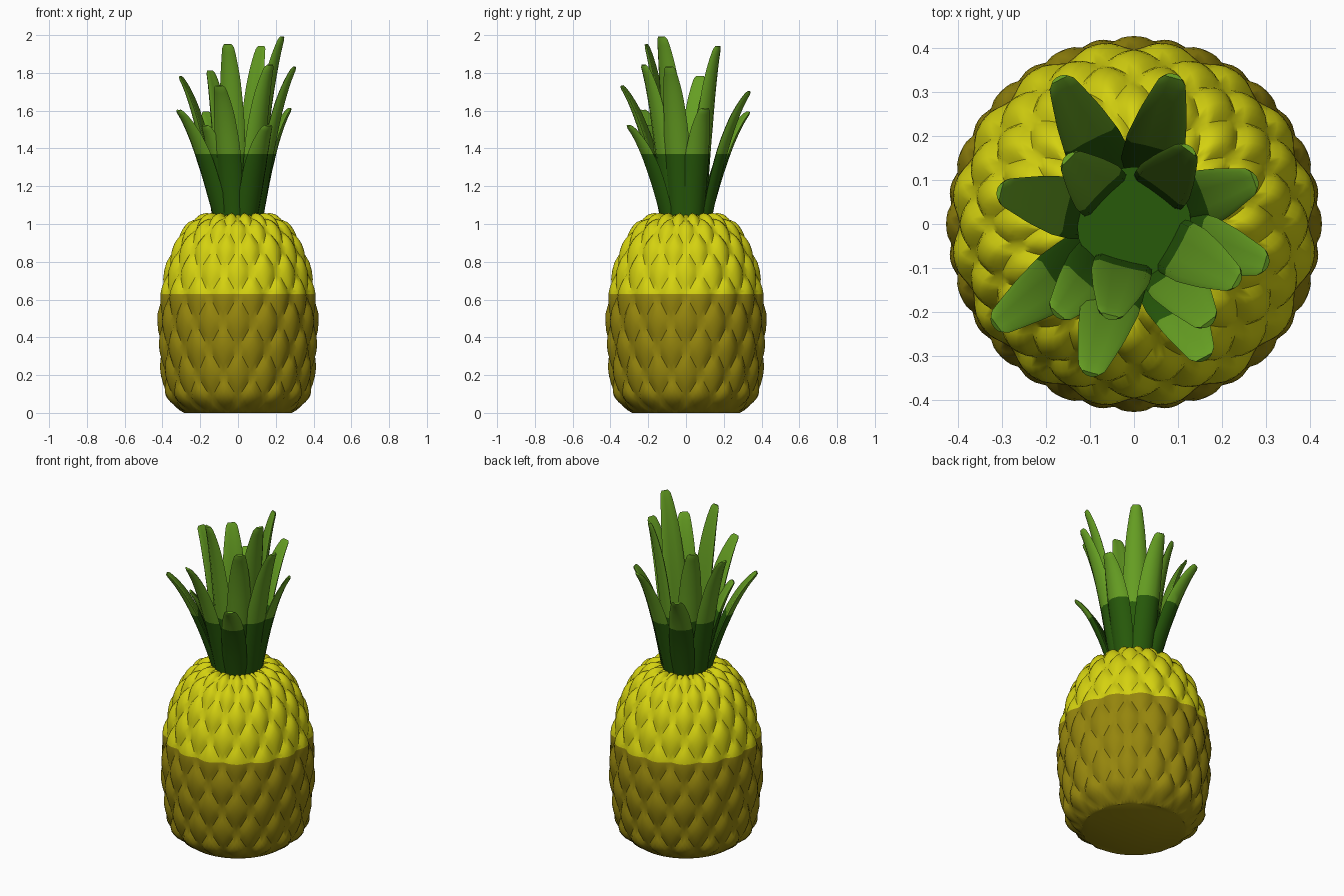
import bpy, bmesh, math
from mathutils import Vector

if "Cube" in bpy.data.objects:
    bpy.data.objects.remove(bpy.data.objects["Cube"])


def material(name, rgb):
    m = bpy.data.materials.new(name)
    m.diffuse_color = (*rgb, 1)
    m.use_nodes = True
    m.node_tree.nodes["Principled BSDF"].inputs["Base Color"].default_value = m.diffuse_color
    return m


yellow = material("yellow", (0.66, 0.64, 0.005))
ochre = material("dark_yellow", (0.30, 0.235, 0.004))
green = material("leaf_green", (0.13, 0.34, 0.016))
dark_green = material("dark_green", (0.02, 0.10, 0.003))


def finish(bm, name, split_z, lower, upper):
    """Cut at a height, colour below and above it, smooth shade."""
    bmesh.ops.recalc_face_normals(bm, faces=bm.faces)
    bmesh.ops.bisect_plane(bm, geom=bm.verts[:] + bm.edges[:] + bm.faces[:], dist=1e-5,
                           plane_co=(0, 0, split_z), plane_no=(0, 0, 1))
    for f in bm.faces:
        f.material_index = int(f.calc_center_median().z > split_z)
    me = bpy.data.meshes.new(name)
    bm.to_mesh(me)
    bm.free()
    me.materials.append(lower)
    me.materials.append(upper)
    ob = bpy.data.objects.new(name, me)
    bpy.context.collection.objects.link(ob)
    bpy.ops.object.select_all(action='DESELECT')
    ob.select_set(True)
    bpy.context.view_layer.objects.active = ob
    bpy.ops.object.shade_smooth_by_angle(angle=math.radians(35))


# Fruit body: one profile point (radius, height) per half row of scales
PROFILE = [(0.285, 0), (0.362, 0.08), (0.387, 0.20), (0.402, 0.34), (0.406, 0.48), (0.396, 0.62),
           (0.37, 0.75), (0.33, 0.87), (0.27, 0.97), (0.195, 1.03), (0.11, 1.04)]
ROWS, AROUND, SUB = len(PROFILE) - 1, 16, 6


def profile(v):
    v = min(max(v, 0), ROWS)
    i = min(int(v), ROWS - 1)
    t = v - i
    a, b, c, d = (Vector(PROFILE[min(max(k, 0), ROWS)]) for k in (i - 1, i, i + 1, i + 2))
    return 0.5 * (2 * b + (c - a) * t + (2 * a - 5 * b + 4 * c - d) * t * t
                  + (3 * b - a - 3 * c + d) * t ** 3)


bm = bmesh.new()
cache = {}


def body_vert(u, v, h):
    v = min(max(v, 0), ROWS)
    key = (round(u * 2 * SUB) % (2 * SUB * AROUND), round(v * 2 * SUB))
    if key not in cache:
        tangent = (profile(v + 0.02) - profile(v - 0.02)).normalized()
        h *= max(0, min(1, 0.8 * v, 2 * (ROWS - v)))
        pt = profile(v) + Vector((tangent.y, -tangent.x)) * h
        ang = 2 * math.pi * u / AROUND
        cache[key] = bm.verts.new((pt.x * math.cos(ang), pt.x * math.sin(ang), max(0, pt.y)))
    return cache[key]


# Diamond scales: each is a bulged patch, fuller toward its upper tip
for j in range(ROWS + 1):
    for i in range(AROUND):
        for a in range(SUB):
            for b in range(SUB):
                quad, heights = [], []
                for da, db in ((0, 0), (1, 0), (1, 1), (0, 1)):
                    p, q = 2 * (a + da) / SUB - 1, 2 * (b + db) / SUB - 1
                    v = j + (p + q) / 2
                    bulge = (1 - abs(p) ** 2.5) * (1 - abs(q) ** 2.5) * (1 + 0.2 * (p + q))
                    heights.append(v)
                    quad.append((i + 0.5 * (j % 2) + (p - q) / 4, v, 0.021 * bulge))
                if max(heights) <= 1e-6 or min(heights) >= ROWS - 1e-6:
                    continue
                verts = list(dict.fromkeys(body_vert(*c) for c in quad))
                if len(verts) > 2 and not bm.faces.get(verts):
                    bm.faces.new(verts)
bmesh.ops.holes_fill(bm, edges=[e for e in bm.edges if e.is_boundary], sides=0)
finish(bm, "fruit_body", 0.63, ochre, yellow)

# Crown leaves: tip positions, each leaf curves out from the crown base
TIPS = [(-0.17, 0.33, 1.60), (0.09, 0.335, 1.71), (0.275, 0.10, 1.62), (0.30, -0.09, 1.84),
        (0.16, -0.305, 1.53), (-0.10, -0.34, 1.74), (-0.315, -0.23, 1.61), (-0.305, 0.075, 1.79),
        (0.125, 0.17, 1.95), (-0.15, 0.15, 1.82), (-0.055, -0.21, 1.96), (-0.175, -0.205, 1.53),
        (0.17, -0.225, 1.85), (0.235, -0.13, 2.0)]
WIDTHS = [(0, 0.058), (0.2, 0.068), (0.45, 0.068), (0.7, 0.055), (0.9, 0.038), (0.98, 0.03), (1, 0.02)]
RING = 10


def leaf(bm, tip):
    x, y, z = tip
    reach, ang = math.hypot(x, y), math.atan2(y, x)
    out = Vector((math.cos(ang), math.sin(ang), 0))
    side = Vector((-out.y, out.x, 0))
    up = Vector((0, 0, 1))
    p0 = out * (0.108 if reach > 0.28 else 0.085) + up * 1.0
    p1 = out * (0.58 * reach) + up * (1.0 + 0.74 * (z - 1.0))
    p2 = out * reach + up * (z - 0.008)
    rings = []
    steps = 14
    for k in range(steps + 1):
        t = 1 - (1 - k / steps) ** 1.3
        for (t0, w0), (t1, w1) in zip(WIDTHS, WIDTHS[1:]):
            if t0 <= t <= t1:
                w = w0 + (w1 - w0) * (t - t0) / (t1 - t0)
        c = p0 * (1 - t) ** 2 + p1 * 2 * t * (1 - t) + p2 * t * t
        tan = ((p1 - p0) * (1 - t) + (p2 - p1) * t).normalized()
        inward = tan.cross(side)
        if inward.dot(out) > 0:
            inward = -inward
        ring = []
        for n in range(RING):
            s = 2 * math.pi * n / RING
            off = 0.3 * w * math.sin(s) + 0.25 * w * (math.cos(s) ** 2 - 0.5)
            ring.append(bm.verts.new(c + side * (w * math.cos(s)) + inward * off))
        rings.append(ring)
    for lo, hi in zip(rings, rings[1:]):
        for n in range(RING):
            m = (n + 1) % RING
            bm.faces.new((lo[n], lo[m], hi[m], hi[n]))
    bm.faces.new(rings[0][::-1])
    bm.faces.new(rings[-1])


bm = bmesh.new()
for tip in TIPS:
    leaf(bm, tip)
finish(bm, "crown_leaves", 1.37, dark_green, green)

# Core that joins the leaves at their base
bm = bmesh.new()
bmesh.ops.create_cone(bm, cap_ends=True, segments=24, radius1=0.115, radius2=0.13, depth=0.2)
bmesh.ops.translate(bm, verts=bm.verts, vec=(0, 0, 1.1))
finish(bm, "crown_core", 1.37, dark_green, green)
